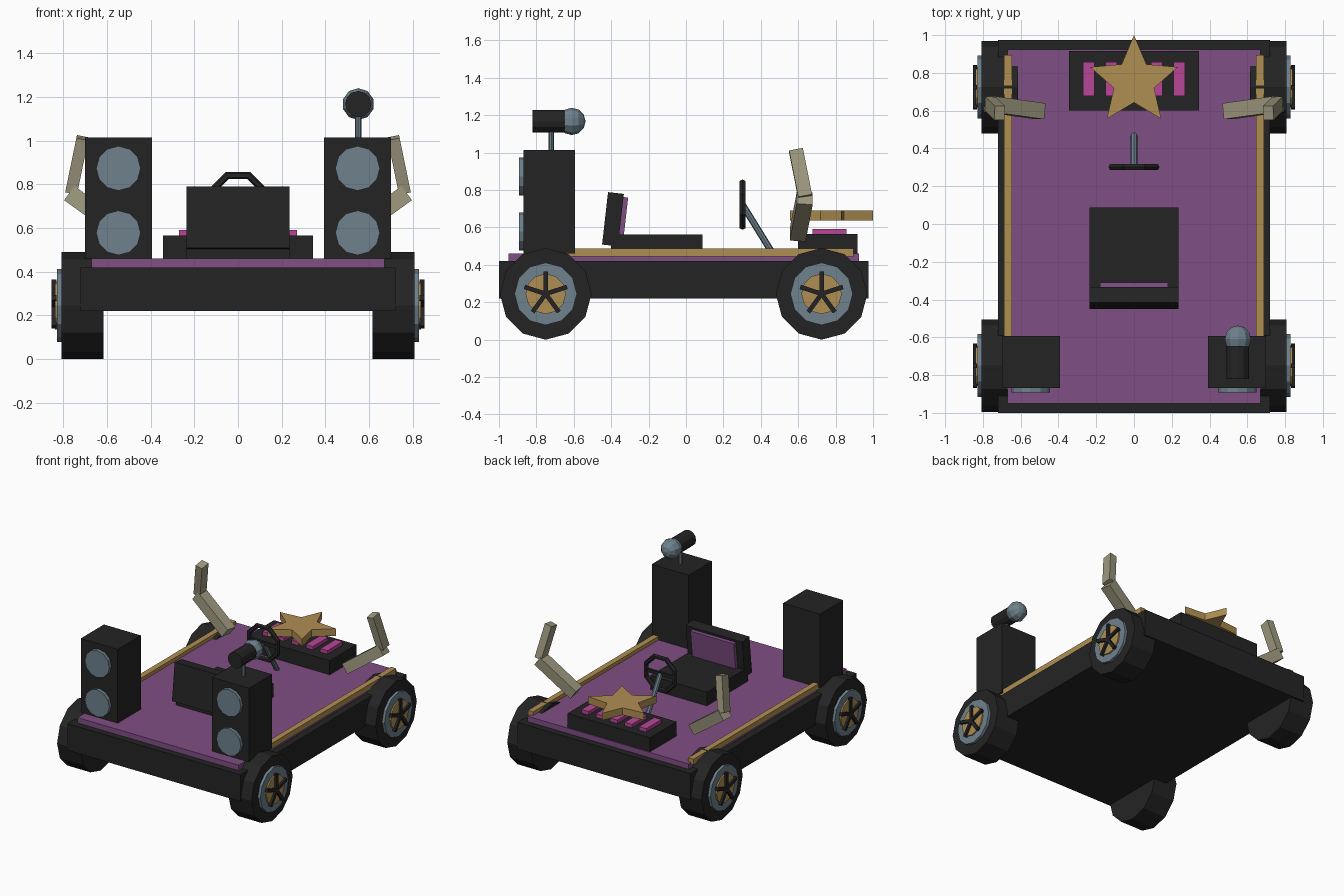
import bpy, bmesh, math
from mathutils import Vector, Matrix

if "Cube" in bpy.data.objects:
    bpy.data.objects.remove(bpy.data.objects["Cube"])


def material(name, r, g, b):
    m = bpy.data.materials.new(name)
    lin = [((c / 255 + 0.055) / 1.055) ** 2.4 for c in (r, g, b)]
    m.diffuse_color = (*lin, 1)
    m.use_nodes = True
    m.node_tree.nodes["Principled BSDF"].inputs["Base Color"].default_value = m.diffuse_color
    return m


BLACK = material("black", 36, 36, 36)
PURPLE = material("purple", 128, 78, 133)
GOLD = material("gold", 175, 142, 82)
STEEL = material("steel", 110, 129, 140)
PINK = material("pink", 184, 70, 150)
BEIGE = material("beige", 158, 152, 126)


def finish(name, bm, mat):
    bmesh.ops.recalc_face_normals(bm, faces=bm.faces)
    me = bpy.data.meshes.new(name)
    bm.to_mesh(me)
    bm.free()
    me.materials.append(mat)
    ob = bpy.data.objects.new(name, me)
    bpy.context.collection.objects.link(ob)
    return ob


def box(name, mat, x, y, z, rot=None):
    """Box from (min, max) ranges, optionally rotated about its centre."""
    bm = bmesh.new()
    bmesh.ops.create_cube(bm, size=1)
    size = [r[1] - r[0] for r in (x, y, z)]
    mid = Vector([(r[0] + r[1]) / 2 for r in (x, y, z)])
    m = Matrix.Translation(mid) @ (rot or Matrix()) @ Matrix.Diagonal((*size, 1))
    bm.transform(m)
    return finish(name, bm, mat)


def beam(name, mat, a, b, w, h):
    """Rectangular bar from a to b, w wide along y and h thick."""
    a, b = Vector(a), Vector(b)
    d = (b - a).normalized()
    side = (Vector((0, 1, 0)) - d * d.y).normalized()
    up = d.cross(side)
    m = Matrix((d * (b - a).length, side * w, up * h)).transposed().to_4x4()
    bm = bmesh.new()
    bmesh.ops.create_cube(bm, size=1)
    bm.transform(Matrix.Translation((a + b) / 2) @ m)
    return finish(name, bm, mat)


def rod(name, mat, a, b, r, n=12):
    """Cylinder from a to b."""
    a, b = Vector(a), Vector(b)
    bm = bmesh.new()
    bmesh.ops.create_cone(bm, cap_ends=True, segments=n, radius1=r, radius2=r,
                          depth=(b - a).length)
    q = Vector((0, 0, 1)).rotation_difference(b - a).to_matrix().to_4x4()
    bm.transform(Matrix.Translation((a + b) / 2) @ q)
    return finish(name, bm, mat)


# Body
box("chassis", BLACK, (-0.72, 0.72), (-1, 0.975), (0.22, 0.42))
box("deck", PURPLE, (-0.67, 0.67), (-0.95, 0.925), (0.42, 0.46))

for s, side in ((-1, "left"), (1, "right")):
    # Side rails
    box("rail_" + side, GOLD, sorted((s * 0.645, s * 0.688)), (-0.7, 0.895), (0.445, 0.488))

    # Wheels with rim, hub and five spokes
    for y, end in ((-0.75, "front"), (0.725, "back")):
        tag = f"_{end}_{side}"
        z = 0.245
        rod("tyre" + tag, BLACK, (s * 0.615, y, z), (s * 0.808, y, z), 0.245)
        rod("rim" + tag, STEEL, (s * 0.78, y, z), (s * 0.828, y, z), 0.167)
        rod("hub" + tag, GOLD, (s * 0.8, y, z), (s * 0.838, y, z), 0.108)
        for i in range(5):
            a = i * math.tau / 5
            v = Vector((0, math.sin(a), math.cos(a)))
            c = Vector((s * 0.842, y, z))
            box("spoke" + tag, BLACK, (c.x - 0.011, c.x + 0.011),
                (y + v.y * 0.06 - 0.012, y + v.y * 0.06 + 0.012),
                (z + v.z * 0.06 - 0.06, z + v.z * 0.06 + 0.06),
                Matrix.Rotation(-a, 4, 'X'))

    # Loudspeakers
    box("speaker_" + side, BLACK, sorted((s * 0.393, s * 0.7)), (-0.868, -0.593), (0.46, 1.015))
    for z in (0.873, 0.578):
        rod("speaker_cone_" + side, STEEL, (s * 0.547, -0.84, z), (s * 0.547, -0.893, z), 0.102)

    # Bent arms
    beam("lower_arm_" + side, BEIGE, (s * 0.495, 0.597, 0.56), (s * 0.768, 0.635, 0.757), 0.085, 0.08)
    beam("upper_arm_" + side, BEIGE, (s * 0.762, 0.637, 0.765), (s * 0.711, 0.588, 1.013), 0.075, 0.055)

# Microphone on the right speaker
rod("mic_stand", STEEL, (0.55, -0.72, 1.0), (0.55, -0.72, 1.13), 0.014, 8)
rod("mic_handle", BLACK, (0.55, -0.82, 1.167), (0.55, -0.62, 1.167), 0.06)
bm = bmesh.new()
bmesh.ops.create_uvsphere(bm, u_segments=10, v_segments=6, radius=0.073)
bm.transform(Matrix.Translation((0.55, -0.61, 1.167)) @ Matrix.Rotation(math.pi / 2, 4, 'X'))
finish("mic_head", bm, STEEL)

# Seat
tilt = Matrix.Rotation(math.radians(-6.5), 4, 'X')
box("seat_base", BLACK, (-0.235, 0.235), (-0.4, 0.088), (0.46, 0.563))
box("seat_back", BLACK, (-0.235, 0.235), (-0.433, -0.348), (0.503, 0.785), tilt)
box("seat_pad", PURPLE, (-0.18, 0.18), (-0.349, -0.321), (0.555, 0.762), tilt)

# Steering wheel: octagonal ring swept with a small hexagonal section
bm = bmesh.new()
rings = []
for i in range(8):
    a = (i + 0.5) * math.tau / 8
    ring = []
    for j in range(6):
        b = j * math.tau / 6
        r = 0.128 + 0.018 * math.cos(b)
        ring.append(bm.verts.new((r * math.cos(a), 0.302 + 0.018 * math.sin(b), 0.722 + r * math.sin(a))))
    rings.append(ring)
for i in range(8):
    p, q = rings[i], rings[(i + 1) % 8]
    for j in range(6):
        k = (j + 1) % 6
        bm.faces.new((p[j], p[k], q[k], q[j]))
finish("steering_wheel", bm, BLACK)
box("steering_crossbar", BLACK, (-0.12, 0.12), (0.293, 0.311), (0.71, 0.734))
rod("steering_column", STEEL, (0, 0.302, 0.722), (0, 0.47, 0.45), 0.018, 8)

# Keyboard
box("keyboard", BLACK, (-0.343, 0.343), (0.6, 0.917), (0.46, 0.566))
for i in range(-2, 3):
    box("key", PINK, (i * 0.12 - 0.03, i * 0.12 + 0.03), (0.677, 0.857), (0.55, 0.592))

# Star above the keyboard
bm = bmesh.new()
pts = []
for i in range(10):
    r = 0.245 if i % 2 == 0 else 0.112
    a = i * math.pi / 5
    pts.append(bm.verts.new((r * math.sin(a), 0.755 + r * math.cos(a), 0.636)))
face = bm.faces.new(pts)
ext = bmesh.ops.extrude_face_region(bm, geom=[face])
bmesh.ops.translate(bm, vec=(0, 0, 0.054),
                    verts=[v for v in ext["geom"] if isinstance(v, bmesh.types.BMVert)])
finish("star", bm, GOLD)
